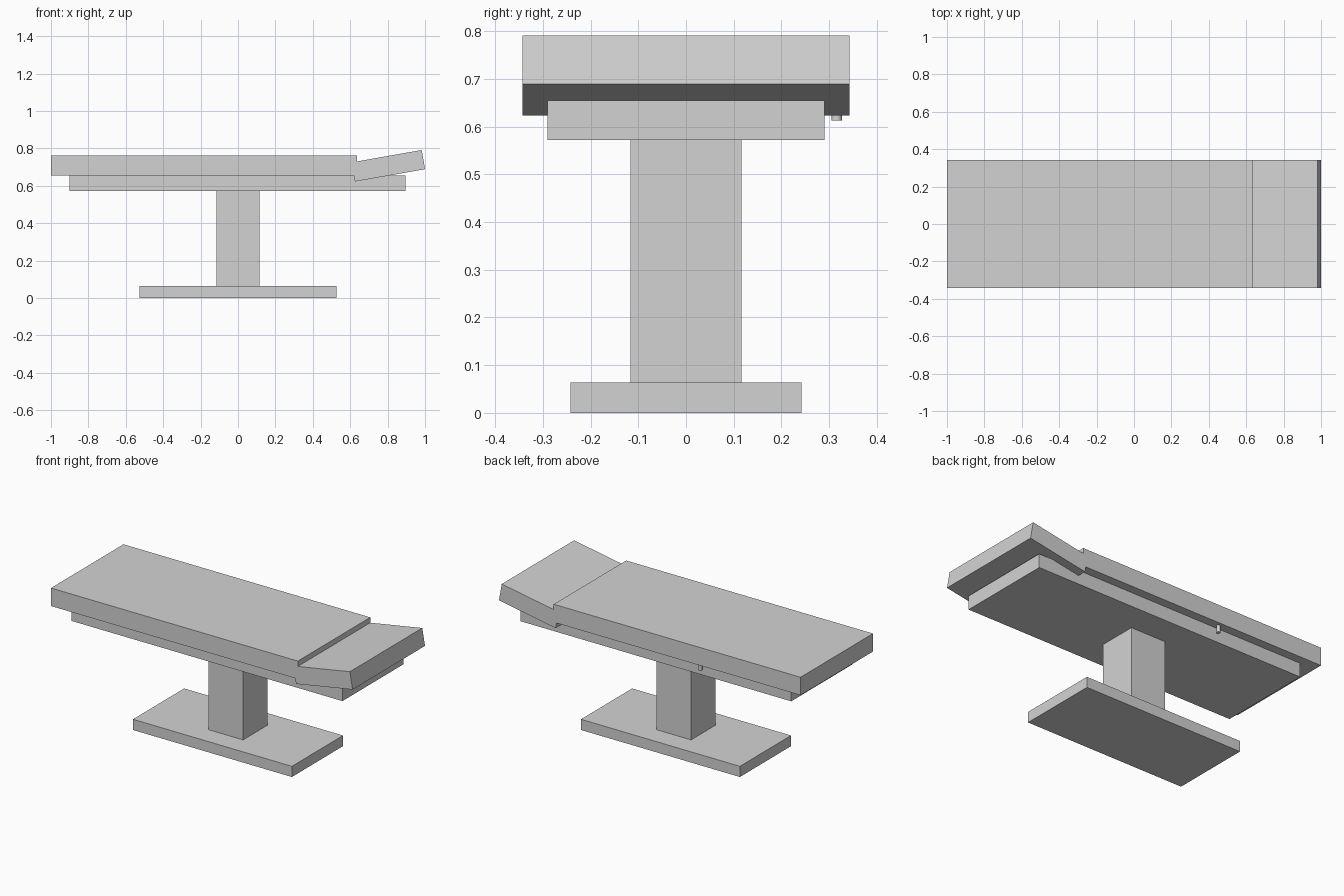
import bpy, math
from mathutils import Matrix, Vector

if "Cube" in bpy.data.objects:
    bpy.data.objects.remove(bpy.data.objects["Cube"])

grey = bpy.data.materials.new("light grey")
grey.diffuse_color = (0.65, 0.65, 0.65, 1)
grey.use_nodes = True
grey.node_tree.nodes["Principled BSDF"].inputs["Base Color"].default_value = grey.diffuse_color


def finish(name):
    obj = bpy.context.object
    obj.name = name
    obj.data.materials.append(grey)
    return obj


def box(name, x0, x1, half_y, z0, z1):
    """Box spanning x0..x1 and z0..z1, symmetric in y."""
    bpy.ops.mesh.primitive_cube_add(size=1)
    obj = finish(name)
    centre = Vector(((x0 + x1) / 2, 0, (z0 + z1) / 2))
    size = Matrix.Diagonal((x1 - x0, 2 * half_y, z1 - z0, 1))
    obj.data.transform(Matrix.Translation(centre) @ size)
    return obj


# Pedestal
box("base_plate", -0.527, 0.527, 0.242, 0, 0.064)
box("column", -0.115, 0.115, 0.116, 0.064, 0.572)

# Table top
box("support_frame", -0.901, 0.896, 0.29, 0.572, 0.655)
box("main_pad", -1.0, 0.637, 0.343, 0.655, 0.763)

# Headrest, hinged at its lower inner edge and tilted upward
headrest = box("headrest", 0, 0.381, 0.343, 0, 0.104)
headrest.location = (0.625, 0, 0.623)
headrest.rotation_euler.y = -math.radians(10)

# Small control peg beneath the back edge of the pad
bpy.ops.mesh.primitive_cylinder_add(vertices=16, radius=0.011, depth=0.043,
                                    location=(-0.316, 0.316, 0.6345))
finish("control_peg")
bpy.ops.object.shade_smooth_by_angle()
